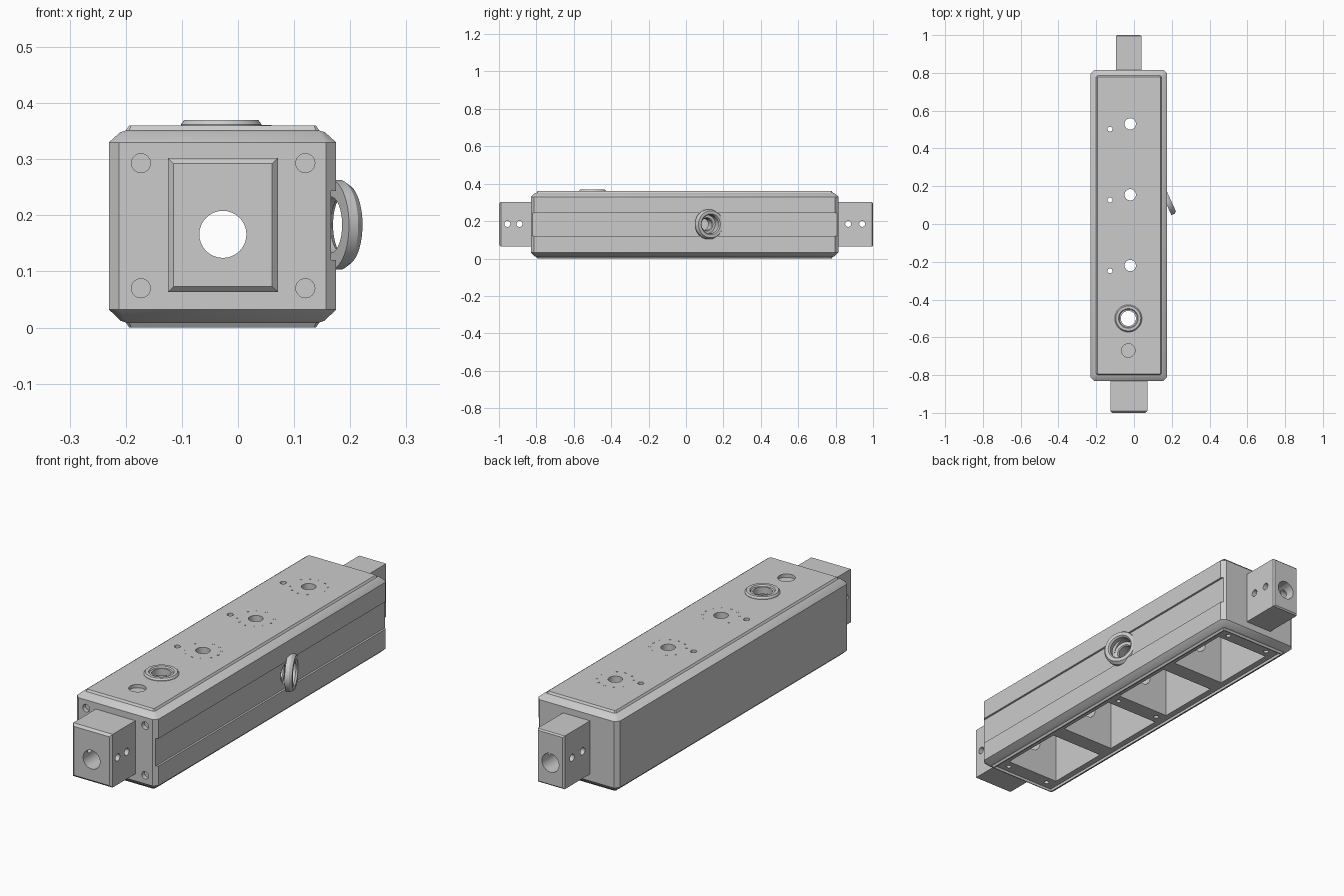
import bpy, bmesh, math
from mathutils import Vector, Matrix

old = bpy.data.objects.get("Cube")
if old:
    bpy.data.objects.remove(old, do_unlink=True)

GREY = (0.6, 0.6, 0.6, 1)
mat = bpy.data.materials.new("satin grey")
mat.use_nodes = True
mat.diffuse_color = GREY
mat.node_tree.nodes["Principled BSDF"].inputs["Base Color"].default_value = GREY

CX = -0.027                      # body centre line
X0, X1, Y0, Y1 = -0.23, 0.175, -0.83, 0.815
X, Y, Z = Vector((1, 0, 0)), Vector((0, 1, 0)), Vector((0, 0, 1))


def finish(bm, name):
    bmesh.ops.recalc_face_normals(bm, faces=bm.faces)
    me = bpy.data.meshes.new(name)
    bm.to_mesh(me)
    bm.free()
    ob = bpy.data.objects.new(name, me)
    me.materials.append(mat)
    bpy.context.collection.objects.link(ob)
    return ob


def activate(ob):
    bpy.ops.object.select_all(action='DESELECT')
    ob.select_set(True)
    bpy.context.view_layer.objects.active = ob


def smooth(ob):
    activate(ob)
    bpy.ops.object.shade_smooth_by_angle(angle=math.radians(30))


def box(name, x0, x1, y0, y1, z0, z1):
    bm = bmesh.new()
    size = Matrix.Diagonal((x1 - x0, y1 - y0, z1 - z0, 1))
    mid = Matrix.Translation(((x0 + x1) / 2, (y0 + y1) / 2, (z0 + z1) / 2))
    bmesh.ops.create_cube(bm, size=1, matrix=mid @ size)
    return finish(bm, name)


def rod(r, a, b, segs=32):
    a, b = Vector(a), Vector(b)
    bm = bmesh.new()
    m = Matrix.Translation((a + b) / 2) @ Z.rotation_difference(b - a).to_matrix().to_4x4()
    bmesh.ops.create_cone(bm, cap_ends=True, segments=segs, radius1=r, radius2=r,
                          depth=(b - a).length, matrix=m)
    return finish(bm, "cutter")


def lathe(name, profile, origin, axis, segs=48):
    # closed (radius, height) profile turned about an axis
    m = Matrix.Translation(origin) @ Z.rotation_difference(axis).to_matrix().to_4x4()
    bm = bmesh.new()
    rings = []
    for r, h in profile:
        rings.append([bm.verts.new(m @ Vector((r * math.cos(t), r * math.sin(t), h)))
                      for t in (2 * math.pi * i / segs for i in range(segs))])
    for a, b in zip(rings, rings[1:] + rings[:1]):
        for i in range(segs):
            j = (i + 1) % segs
            bm.faces.new((a[i], a[j], b[j], b[i]))
    ob = finish(bm, name)
    smooth(ob)
    return ob


def cut(target, cutters):
    for c in cutters:
        c.hide_render = True
        mod = target.modifiers.new("cut", 'BOOLEAN')
        mod.operation, mod.solver, mod.object = 'DIFFERENCE', 'EXACT', c
        activate(target)
        bpy.ops.object.modifier_apply(modifier=mod.name)
        bpy.data.objects.remove(c, do_unlink=True)


# Housing: stacked chamfered rectangles
def outline(inset, corner=0.018):
    x0, x1, y0, y1 = X0 + inset, X1 - inset, Y0 + inset, Y1 - inset
    c = max(corner - inset * 0.4, 0.003)
    return [(x0 + c, y0), (x1 - c, y0), (x1, y0 + c), (x1, y1 - c),
            (x1 - c, y1), (x0 + c, y1), (x0, y1 - c), (x0, y0 + c)]


bm = bmesh.new()
levels = [(0, .036), (.009, .030), (.012, .021), (.032, 0),
          (.33, 0), (.348, .02), (.351, .030), (.36, .036)]
rings = [[bm.verts.new((x, y, z)) for x, y in outline(i)] for z, i in levels]
for a, b in zip(rings, rings[1:]):
    for i in range(8):
        j = (i + 1) % 8
        bm.faces.new((a[i], a[j], b[j], b[i]))
bm.faces.new(rings[0][::-1])
bm.faces.new(rings[-1])
housing = finish(bm, "housing")

# Lid recess, four compartments and side channel
cuts = [box("cutter", -0.188, 0.134, -0.79, 0.775, -0.05, 0.012)]
for k in range(4):
    c = -0.01 + 0.375 * (k - 1.5)
    cuts.append(box("cutter", -0.16, 0.106, c - 0.15, c + 0.15, -0.05, 0.33))
cuts.append(box("cutter", 0.166, 0.3, -1, 1, 0.12, 0.243))

# Cable bore through the length
BORE = (CX, 0.166)
cuts.append(rod(0.042, (BORE[0], -0.9, BORE[1]), (BORE[0], 0.9, BORE[1])))

# Control and indicator holes in the top
CONTROLS = (0.53, 0.155, -0.22)
for y in CONTROLS:
    cuts.append(rod(0.03, (-0.02, y, 0.3), (-0.02, y, 0.4)))
    cuts.append(rod(0.013, (-0.127, y - 0.028, 0.3), (-0.127, y - 0.028, 0.4), 16))
cuts.append(rod(0.045, (-0.03, -0.5, 0.3), (-0.03, -0.5, 0.4)))
cuts.append(rod(0.036, (-0.03, -0.67, 0.345), (-0.03, -0.67, 0.4)))

# Screw holes in the front end and the underside
for x in (-0.173, 0.12):
    for z in (0.07, 0.293):
        cuts.append(rod(0.017, (x, -0.9, z), (x, -0.81, z), 24))
for x in (-0.135, 0.08):
    for y in (-0.757, -0.01, 0.737):
        cuts.append(rod(0.011, (x, y, -0.05), (x, y, 0.05), 16))

# Angled side socket
socket_axis = Vector((0.91, 0.41, 0)).normalized()
socket = Vector((0.165, 0.12, 0.183))
cuts.append(rod(0.05, socket - socket_axis * 0.1, socket + socket_axis * 0.08))
cut(housing, cuts)
smooth(housing)

lathe("side_socket_ring", [(.05, 0), (.08, 0), (.08, .018), (.072, .03), (.056, .03), (.05, .022)],
      socket, socket_axis)
lathe("side_socket_sleeve", [(.032, -.075), (.052, -.075), (.052, -.022), (.036, -.022), (.032, -.027)],
      socket, socket_axis)

# Raised collar on the top
lathe("top_collar", [(.04, .335), (.047, .335), (.047, .355), (.072, .355), (.072, .362),
                     (.066, .37), (.052, .37), (.048, .364), (.04, .364)],
      Vector((-0.03, -0.5, 0)), Z)

# Scale dots around each control
bm = bmesh.new()
for y in CONTROLS:
    for i in range(11):
        t = math.radians(-150 + 30 * i)
        at = Matrix.Translation((-0.02 + 0.075 * math.cos(t), y + 0.075 * math.sin(t), 0.36))
        bmesh.ops.create_cone(bm, cap_ends=True, segments=8, radius1=0.005, radius2=0.005,
                              depth=0.002, matrix=at)
finish(bm, "scale_dots")


# End blocks with bevelled outer face, cable bore and cross pins
def end_block(name, half, y_in, y_out, bevel, pins):
    s = 1 if y_out > 0 else -1
    ob = box(name, CX - half, CX + half, min(y_in, y_out), max(y_in, y_out), 0.063, 0.302)
    bm = bmesh.new()
    bm.from_mesh(ob.data)
    outer = [e for e in bm.edges if all(v.co.y * s > 0.99 for v in e.verts)]
    bmesh.ops.bevel(bm, geom=outer, offset=bevel, segments=1, affect='EDGES')
    bm.to_mesh(ob.data)
    bm.free()
    holes = [rod(0.042, (BORE[0], y_in - 0.3, BORE[1]), (BORE[0], y_in + 0.3, BORE[1]))]
    holes += [rod(0.016, (-0.3, y, 0.185), (0.3, y, 0.185), 24) for y in pins]
    cut(ob, holes)
    smooth(ob)


end_block("front_end_block", 0.098, Y0, -1, 0.010, (-0.955, -0.89))
end_block("back_end_block", 0.067, Y1, 1, 0.006, (0.867, 0.942))
